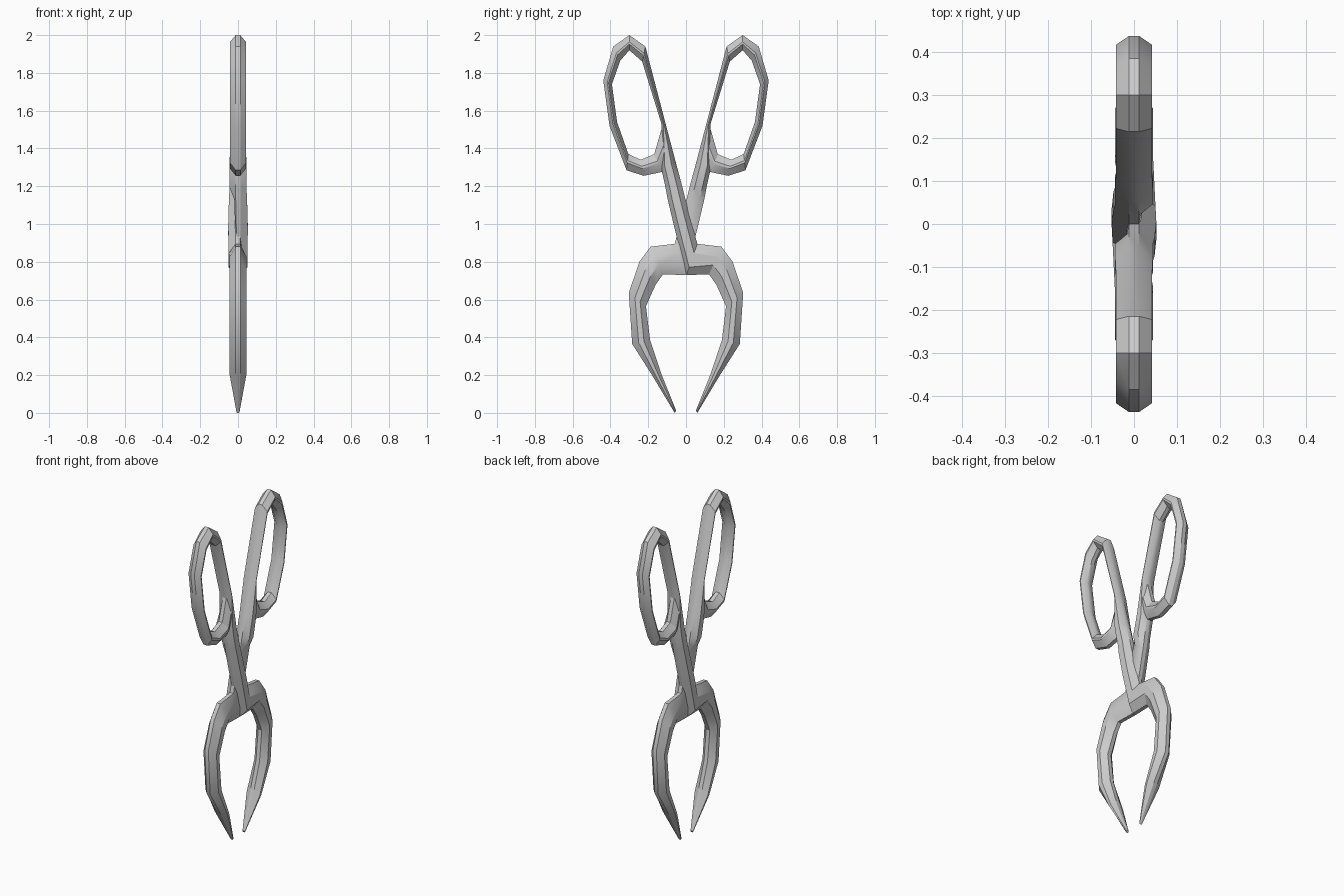
import bpy, bmesh, math

if "Cube" in bpy.data.objects:
    bpy.data.objects.remove(bpy.data.objects["Cube"])

# Stations of one tong half: outer (y, z), inner (y, z), back depth, front depth (x)
T = 0.044
CLAW = [
    ((0.06, 0.00), (0.052, 0.012), 0.008, 0.008),
    ((0.18, 0.20), (0.128, 0.20), T, T),
    ((0.285, 0.365), (0.19, 0.385), T, T),
    ((0.303, 0.635), (0.212, 0.565), T, T),
    ((0.247, 0.80), (0.16, 0.68), T, T),
    ((0.187, 0.88), (0.122, 0.733), T, T),
]
# The shaft is thinned where the two halves cross
SHAFT = [
    ((0.06, 0.895), (0.002, 0.73), 0.02, 0.050),
    ((0.032, 1.00), (-0.059, 0.97), 0.015, 0.052),
    ((-0.005, 1.14), (-0.097, 1.13), 0.02, 0.048),
    ((-0.02, 1.20), (-0.108, 1.19), T, T),
    ((-0.055, 1.33), (-0.132, 1.30), T, T),
]
R = 0.042
RING = [
    ((-0.105, 1.52), (-0.13, 1.53), R, R),
    ((-0.215, 1.94), (-0.232, 1.86), R, R),
    ((-0.30, 2.00), (-0.30, 1.92), R, R),
    ((-0.385, 1.94), (-0.348, 1.865), R, R),
    ((-0.438, 1.76), (-0.392, 1.74), R, R),
    ((-0.405, 1.52), (-0.365, 1.54), R, R),
    ((-0.315, 1.285), (-0.305, 1.37), R, R),
    ((-0.225, 1.255), (-0.24, 1.34), R, R),
    ((-0.13, 1.275), (-0.168, 1.37), R, R),
    ((-0.09, 1.31), (-0.125, 1.52), 0.036, 0.036),
]


def section(station, a, b):
    """Eight-sided cross-section with bevelled edges."""
    (oy, oz), (iy, iz), lo, hi = station
    e0, e1 = min(0.012, lo * 0.6), min(0.012, hi * 0.6)
    ring = [(0, e1), (a, hi), (b, hi), (1, e1), (1, -e0), (b, -lo), (a, -lo), (0, -e0)]
    return [(x, oy + (iy - oy) * t, oz + (iz - oz) * t) for t, x in ring]


def sweep(name, sections):
    bm = bmesh.new()
    loops = [[bm.verts.new(p) for p in s] for s in sections]
    for p, q in zip(loops, loops[1:]):
        for i in range(8):
            j = (i + 1) % 8
            bm.faces.new((p[i], p[j], q[j], q[i]))
    bm.faces.new(loops[0])
    bm.faces.new(loops[-1])
    bmesh.ops.recalc_face_normals(bm, faces=bm.faces)
    mesh = bpy.data.meshes.new(name)
    bm.to_mesh(mesh)
    bm.free()
    ob = bpy.data.objects.new(name, mesh)
    bpy.context.collection.objects.link(ob)
    return ob


# First half: claw, shaft and finger loop in one continuous bar
half = sweep("tong_half_front",
             [section(s, 0.36, 0.66) for s in CLAW] +
             [section(s, 0.3, 0.75) for s in SHAFT] +
             [section(s, 0.45, 0.6) for s in RING])
bpy.context.view_layer.objects.active = half
half.select_set(True)
bpy.ops.object.shade_smooth_by_angle(angle=math.radians(30))

# Second half: the same bar turned half a revolution
other = half.copy()
other.data = half.data.copy()
other.name = "tong_half_back"
other.rotation_euler = (0, 0, math.pi)
bpy.context.collection.objects.link(other)
